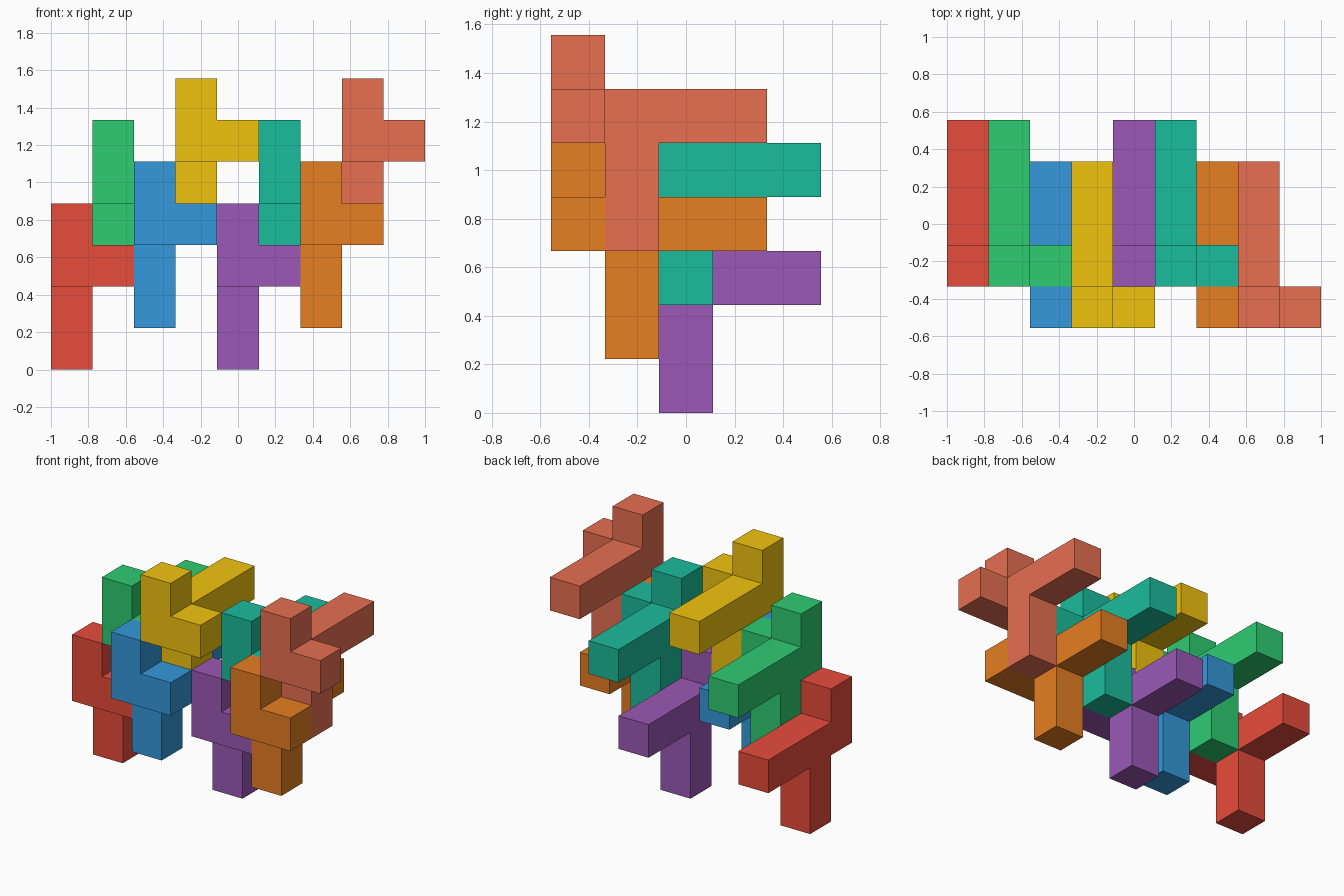
import bpy, bmesh
from mathutils import Vector, Color

if "Cube" in bpy.data.objects:
    bpy.data.objects.remove(bpy.data.objects["Cube"])

U = 2 / 9  # one cube cell

# Cells of the repeated piece: long bar, leg down, stub up, stub sideways
CELLS = {(0, j, 2) for j in range(4)} | {(0, 1, 0), (0, 1, 1), (0, 0, 3), (1, 0, 2)}


def piece_mesh(name):
    """Outer skin of the joined cells, with coplanar faces merged."""
    bm = bmesh.new()
    for cell in CELLS:
        for axis in range(3):
            for side in (0, 1):
                n = list(cell)
                n[axis] += 2 * side - 1
                if tuple(n) in CELLS:
                    continue
                a, b = (axis + 1) % 3, (axis + 2) % 3
                verts = []
                for da, db in ((0, 0), (1, 0), (1, 1), (0, 1)):
                    p = Vector(cell)
                    p[axis] += side
                    p[a] += da
                    p[b] += db
                    verts.append(bm.verts.new(p * U))
                bm.faces.new(verts if side else verts[::-1])
    bmesh.ops.remove_doubles(bm, verts=bm.verts, dist=1e-4)
    bmesh.ops.dissolve_limit(bm, angle_limit=0.01, verts=bm.verts, edges=bm.edges)
    mesh = bpy.data.meshes.new(name)
    bm.to_mesh(mesh)
    bm.free()
    return mesh


# Eight interlocking copies: name, cell offset, sRGB colour
PIECES = [
    ("red_piece", (0, 1, 0), (231, 76, 60)),
    ("green_piece", (1, 1, 2), (46, 204, 113)),
    ("blue_piece", (2, 0, 1), (52, 152, 219)),
    ("yellow_piece", (3, 0, 3), (241, 196, 15)),
    ("purple_piece", (4, 1, 0), (155, 89, 182)),
    ("teal_piece", (5, 1, 2), (26, 188, 156)),
    ("orange_piece", (6, 0, 1), (230, 126, 34)),
    ("coral_piece", (7, 0, 3), (231, 111, 81)),
]

for name, offset, rgb in PIECES:
    mesh = piece_mesh(name)
    mat = bpy.data.materials.new(name + "_colour")
    linear = Color([c / 255 for c in rgb]).from_srgb_to_scene_linear()
    mat.diffuse_color = (*linear, 1)
    mat.use_nodes = True
    mat.node_tree.nodes["Principled BSDF"].inputs["Base Color"].default_value = mat.diffuse_color
    mesh.materials.append(mat)
    obj = bpy.data.objects.new(name, mesh)
    obj.location = (Vector(offset) - Vector((4.5, 2.5, 0))) * U
    bpy.context.collection.objects.link(obj)
